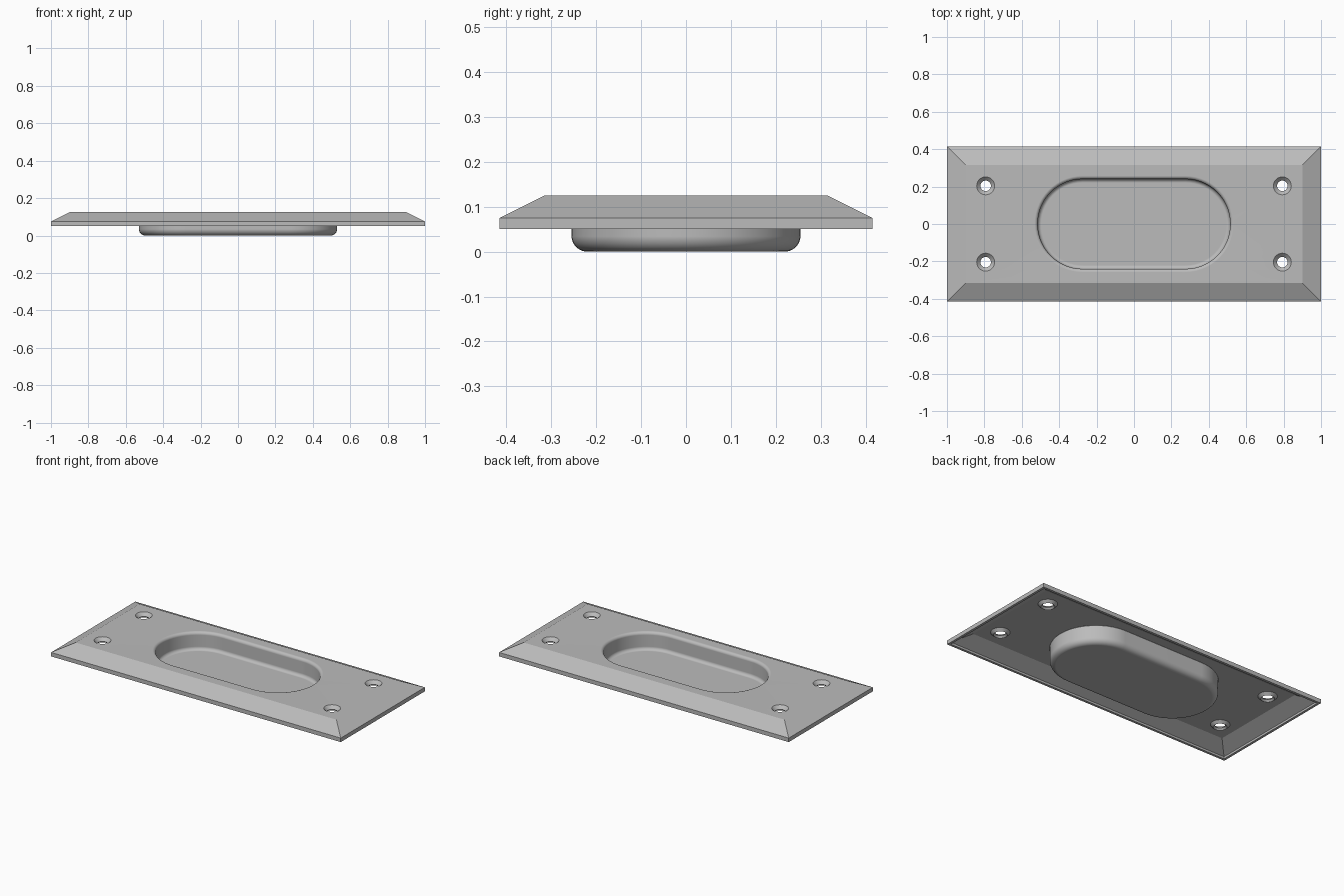
import bpy, bmesh
from math import sin, cos, pi

cube = bpy.data.objects.get("Cube")
if cube:
    bpy.data.objects.remove(cube)

TOP = 0.125        # height of the flat face
THICK = 0.015      # sheet thickness
WALL = 0.24        # end radius of the recess
STRAIGHT = 0.275   # half length of its straight sides
RIM, FLOOR = 0.018, 0.02   # fillet radii
STEPS = 6

bm = bmesh.new()


def rectangle(hx, hy, z):
    return [bm.verts.new((sx * hx, sy * hy, z))
            for sx, sy in ((1, 1), (-1, 1), (-1, -1), (1, -1))]


def circle(cx, cy, r, z, n=32):
    return [bm.verts.new((cx + r * cos(2 * pi * i / n), cy + r * sin(2 * pi * i / n), z))
            for i in range(n)]


def stadium(r, z, n=28):
    ring = []
    for side in (1, -1):
        for i in range(n + 1):
            a = pi * i / n - pi / 2
            ring.append(bm.verts.new((side * (STRAIGHT + r * cos(a)), side * r * sin(a), z)))
    return ring


def bridge(rings):
    for a, b in zip(rings, rings[1:]):
        for i in range(len(a)):
            j = (i + 1) % len(a)
            bm.faces.new((a[i], a[j], b[j], b[i]))


def loop_edges(ring):
    return [bm.edges.get((v, ring[i - 1])) for i, v in enumerate(ring)]


# Bevelled border with a short upright lip
border = [rectangle(1, 0.415, 0.05), rectangle(1, 0.415, 0.075), rectangle(0.9, 0.315, TOP)]
bridge(border)
flat_edges = loop_edges(border[-1])

# Finger recess: rounded rim, upright wall, rounded floor edge
profile = []
for i in range(STEPS + 1):
    a = pi / 2 * i / STEPS
    profile.append((WALL + RIM * (1 - sin(a)), TOP - RIM * (1 - cos(a))))
for i in range(STEPS + 1):
    a = pi / 2 * i / STEPS
    profile.append((WALL - FLOOR * (1 - cos(a)), THICK + FLOOR * (1 - sin(a))))
recess = [stadium(r, z) for r, z in profile]
bridge(recess)
bm.faces.new(recess[-1])
flat_edges += loop_edges(recess[0])

# Four dimpled screw holes
for sx in (1, -1):
    for sy in (1, -1):
        hole = [circle(sx * 0.793, sy * 0.204, r, z) for r, z in ((0.048, TOP), (0.028, 0.105))]
        bridge(hole)
        flat_edges += loop_edges(hole[0])

# Flat face around the recess and holes
bmesh.ops.triangle_fill(bm, edges=flat_edges, use_beauty=True, normal=(0, 0, 1))
bmesh.ops.recalc_face_normals(bm, faces=bm.faces)
bm.normal_update()
if max(bm.faces, key=lambda f: f.calc_area()).normal.z < 0:
    bmesh.ops.reverse_faces(bm, faces=bm.faces)

mesh = bpy.data.meshes.new("recessed_plate")
bm.to_mesh(mesh)
bm.free()
plate = bpy.data.objects.new("recessed_plate", mesh)
bpy.context.collection.objects.link(plate)

# Grey metal
grey = bpy.data.materials.new("grey_metal")
grey.use_nodes = True
colour = (0.5, 0.5, 0.5, 1)
grey.diffuse_color = colour
grey.node_tree.nodes["Principled BSDF"].inputs["Base Color"].default_value = colour
mesh.materials.append(grey)

# Sheet thickness and shading
for other in bpy.context.selected_objects:
    other.select_set(False)
plate.select_set(True)
bpy.context.view_layer.objects.active = plate
shell = plate.modifiers.new("sheet", "SOLIDIFY")
shell.thickness = THICK
shell.offset = -1
shell.use_even_offset = True
shell.use_quality_normals = True
bpy.ops.object.modifier_apply(modifier=shell.name)
bpy.ops.object.shade_smooth_by_angle(angle=pi / 9)
weighted = plate.modifiers.new("even_shading", "WEIGHTED_NORMAL")
weighted.keep_sharp = True
